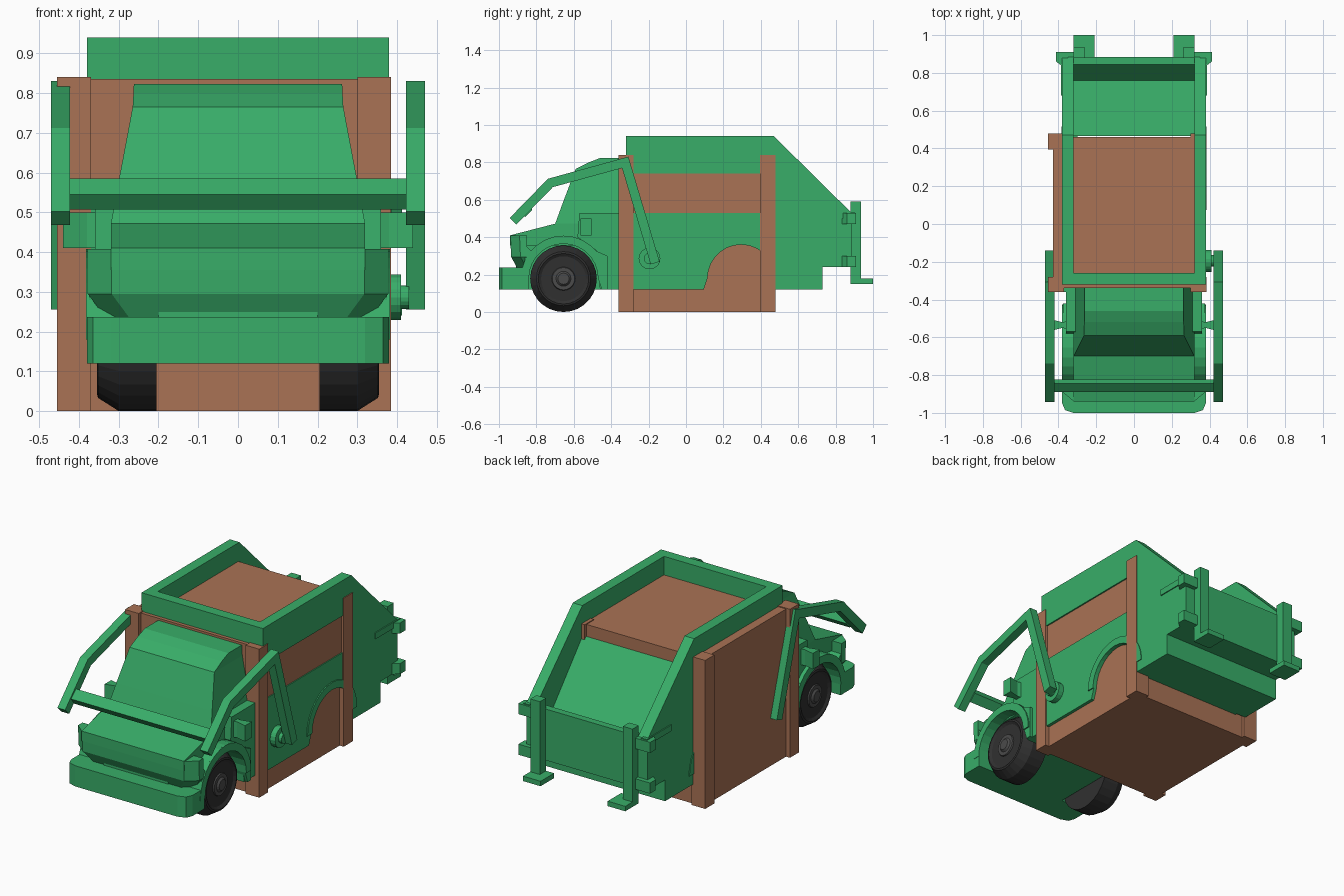
import bpy, bmesh
from math import pi, sin, cos
from mathutils import Vector

if "Cube" in bpy.data.objects:
    bpy.data.objects.remove(bpy.data.objects["Cube"])


def material(name, col):
    m = bpy.data.materials.new(name)
    m.diffuse_color = (*col, 1)
    m.use_nodes = True
    m.node_tree.nodes["Principled BSDF"].inputs["Base Color"].default_value = m.diffuse_color
    return m


GREEN = material("green", (0.04, 0.42, 0.14))
BROWN = material("brown", (0.40, 0.17, 0.09))
BLACK = material("black", (0.03, 0.03, 0.03))
HUB = material("hub", (0.07, 0.07, 0.07))


def finish(name, bm, mat):
    bmesh.ops.recalc_face_normals(bm, faces=bm.faces)
    me = bpy.data.meshes.new(name)
    bm.to_mesh(me)
    bm.free()
    me.materials.append(mat)
    ob = bpy.data.objects.new(name, me)
    bpy.context.collection.objects.link(ob)
    return ob


def loft(name, sections, mat):
    """Skin closed rings of equal point count, capped at both ends."""
    bm = bmesh.new()
    rings = [[bm.verts.new(p) for p in s] for s in sections]
    for a, b in zip(rings, rings[1:]):
        for i in range(len(a)):
            j = (i + 1) % len(a)
            bm.faces.new((a[i], a[j], b[j], b[i]))
    bm.faces.new(rings[0])
    bm.faces.new(rings[-1])
    return finish(name, bm, mat)


def prism(name, pts, x0, x1, mat=GREEN):
    """Extrude a (y, z) profile along x."""
    return loft(name, [[(x, y, z) for y, z in pts] for x in (x0, x1)], mat)


def box(name, x, y, z, mat=GREEN):
    return prism(name, [(y[0], z[0]), (y[1], z[0]), (y[1], z[1]), (y[0], z[1])], *x, mat)


def pair(fn, name, shape, x0, x1, mat=GREEN):
    for side, s in (("right", 1), ("left", -1)):
        fn(name + "_" + side, shape, s * x0, s * x1, mat)


def box_yz(name, yz, x0, x1, mat=GREEN):
    return box(name, (x0, x1), yz[0], yz[1], mat)


def arc(cy, cz, r, a0, a1, n=14):
    return [(cy + r * cos(a0 + (a1 - a0) * i / n), cz + r * sin(a0 + (a1 - a0) * i / n))
            for i in range(n + 1)]


def turned(name, cy, cz, profile, mat, n=24, s=1):
    """Round part on the x axis from (x, radius) pairs."""
    return loft(name, [[(s * x, cy + r * cos(2 * pi * i / n), cz + r * sin(2 * pi * i / n))
                        for i in range(n)] for x, r in profile], mat)


def bar(name, path, w, x0, x1):
    """Constant-width bar following a (y, z) path."""
    p = [Vector(q) for q in path]
    left, right = [], []
    for i, q in enumerate(p):
        d0 = (q - p[i - 1]).normalized() if i else (p[1] - p[0]).normalized()
        d1 = (p[i + 1] - q).normalized() if i < len(p) - 1 else d0
        n = Vector((-(d0 + d1).y, (d0 + d1).x)).normalized()
        n *= w / 2 / n.dot(Vector((-d0.y, d0.x)))
        left.append(tuple(q + n))
        right.append(tuple(q - n))
    prism(name, left + right[::-1], x0, x1)


# Crate carried in the hopper, with corner posts
box("crate", (-0.43, 0.36), (-0.34, 0.46), (0, 0.835), BROWN)
for nx, xs in (("left", (-0.455, -0.37)), ("right", (0.30, 0.385))):
    for ny, ys in (("front", (-0.36, -0.28)), ("rear", (0.395, 0.478))):
        box(f"crate_post_{ny}_{nx}", xs, ys, (0, 0.84), BROWN)
box("crate_side_panel", (0.355, 0.372), (-0.29, 0.40), (0.53, 0.75), BROWN)

# Hopper rim and sides
pair(prism, "hopper_side", [(-0.32, 0.74), (-0.32, 0.94), (0.47, 0.94), (0.885, 0.53),
                            (0.47, 0.53), (0.47, 0.74)], 0.32, 0.38)
box("hopper_front", (-0.32, 0.32), (-0.32, -0.26), (0.74, 0.94))

# Lower side panels with rear wheel arch
arch = arc(0.295, 0.18, 0.18, pi, 0)
pair(prism, "lower_side", [(-0.36, 0.12), (0.095, 0.12), (0.115, 0.18)] + arch[1:]
     + [(0.478, 0.12), (0.478, 0.53), (-0.36, 0.53)], 0.30, 0.378)
pair(prism, "rear_arch_lip", arc(0.295, 0.18, 0.222, pi, 0) + arch[::-1], 0.33, 0.384)

# Tail body with sloped loading chute
prism("tail_body", [(0.465, 0.12), (0.73, 0.12), (0.73, 0.24), (0.885, 0.24), (0.885, 0.53),
                    (0.845, 0.53), (0.76, 0.43), (0.465, 0.77)], -0.32, 0.32)
pair(prism, "tail_side", [(0.475, 0.12), (0.73, 0.12), (0.73, 0.24), (0.885, 0.24),
                          (0.885, 0.53), (0.475, 0.53)], 0.32, 0.38)

# Rear lifting forks with feet and side brackets
for side, s in (("right", 1), ("left", -1)):
    box(f"fork_post_{side}", (s * 0.26, s * 0.32), (0.88, 0.935), (0.16, 0.59))
    box(f"fork_foot_{side}", (s * 0.21, s * 0.32), (0.88, 1.0), (0.15, 0.178))
    for i, z in enumerate((0.24, 0.47)):
        loft(f"fork_bracket_{side}_{i}", [[(s * x, y, zz) for x, y in
             ((0.32, 0.885), (0.36, 0.82), (0.412, 0.86), (0.412, 0.91), (0.32, 0.91))]
             for zz in (z, z + 0.06)], GREEN)
    box(f"fork_rail_{side}", (s * 0.35, s * 0.386), (0.68, 0.90), (0.50, 0.535))

# Cab: greenhouse, hood and core
greenhouse = []
for z, yf, w in ((0.41, -0.72, 0.32), (0.47, -0.70, 0.32), (0.58, -0.66, 0.30),
                 (0.765, -0.59, 0.265), (0.80, -0.52, 0.263), (0.823, -0.46, 0.262)):
    greenhouse.append([(-w, yf, z), (w, yf, z), (w, -0.34, z), (-w, -0.34, z)])
loft("cab_greenhouse", greenhouse, GREEN)
prism("hood", [(-0.94, 0.355), (-0.94, 0.41), (-0.70, 0.472), (-0.36, 0.472), (-0.36, 0.355)],
      -0.32, 0.32)
prism("cab_core", [(-0.91, 0.12), (-0.91, 0.36), (-0.35, 0.36), (-0.35, 0.12)], -0.2, 0.2)

# Front face with chamfered corners
nose = [[(-w, -0.85, z), (-w, yf + 0.05, z), (-w + 0.06, yf, z), (w - 0.06, yf, z),
         (w, yf + 0.05, z), (w, -0.85, z)]
        for z, yf, w in ((0.23, -0.90, 0.33), (0.295, -0.935, 0.378), (0.408, -0.94, 0.378))]
loft("nose", nose, GREEN)

# Bumper with rounded corners
bumper = [(-0.38, -0.84), (-0.38, -0.95), (-0.365, -0.985), (-0.32, -1.0),
          (0.32, -1.0), (0.365, -0.985), (0.38, -0.95), (0.38, -0.84)]
loft("bumper", [[(x, y, z) for x, y in bumper] for z in (0.12, 0.237)], GREEN)

# Front fenders, arch lips and lower doors
front_arch = arc(-0.655, 0.18, 0.185, pi, 0)
pair(prism, "front_fender", [(-0.86, 0.12)] + front_arch + [(-0.45, 0.12), (-0.42, 0.12),
     (-0.42, 0.30)] + arc(-0.655, 0.18, 0.228, 0.7, pi - 0.7, 8) + [(-0.86, 0.36)], 0.2, 0.375)
pair(prism, "front_arch_lip", arc(-0.655, 0.18, 0.228, pi, 0) + front_arch[::-1], 0.31, 0.382)
pair(prism, "door", [(-0.46, 0.12), (-0.35, 0.12), (-0.35, 0.53), (-0.57, 0.53),
                     (-0.58, 0.40), (-0.48, 0.33)], 0.28, 0.36)

# Side mirrors
for side, s in (("right", 1), ("left", -1)):
    loft(f"mirror_{side}", [[(s * x, y, z) for y, z in
         ((-0.535 - d, 0.41), (-0.535 + d, 0.41), (-0.535 + d, 0.50), (-0.535 - d, 0.50))]
         for x, d in ((0.31, 0.03), (0.38, 0.015), (0.44, 0.03))], GREEN)

# Front wheels
for side, s in (("right", 1), ("left", -1)):
    turned(f"wheel_{side}", -0.655, 0.178, [(0.205, 0.15), (0.205, 0.178), (0.30, 0.178),
           (0.352, 0.145), (0.355, 0.135), (0.345, 0.12)], BLACK, 28, s)
    turned(f"hub_{side}", -0.655, 0.178, [(0.34, 0.065), (0.352, 0.06), (0.352, 0.04),
           (0.362, 0.03)], HUB, 20, s)

# Front lifting arms, pivots and crossbar
pair(lambda n, p, a, b, m: bar(n, p, 0.05, a, b), "lift_arm",
     [(-0.165, 0.262), (-0.325, 0.80), (-0.725, 0.69), (-0.925, 0.485)], 0.422, 0.47)
for side, s in (("right", 1), ("left", -1)):
    turned(f"arm_pivot_{side}", -0.195, 0.286, [(0.36, 0.058), (0.41, 0.058), (0.41, 0.03),
           (0.43, 0.03)], GREEN, 18, s)
prism("lift_crossbar", [(-0.86, 0.507), (-0.822, 0.545), (-0.845, 0.585), (-0.89, 0.545)],
      -0.425, 0.425)
